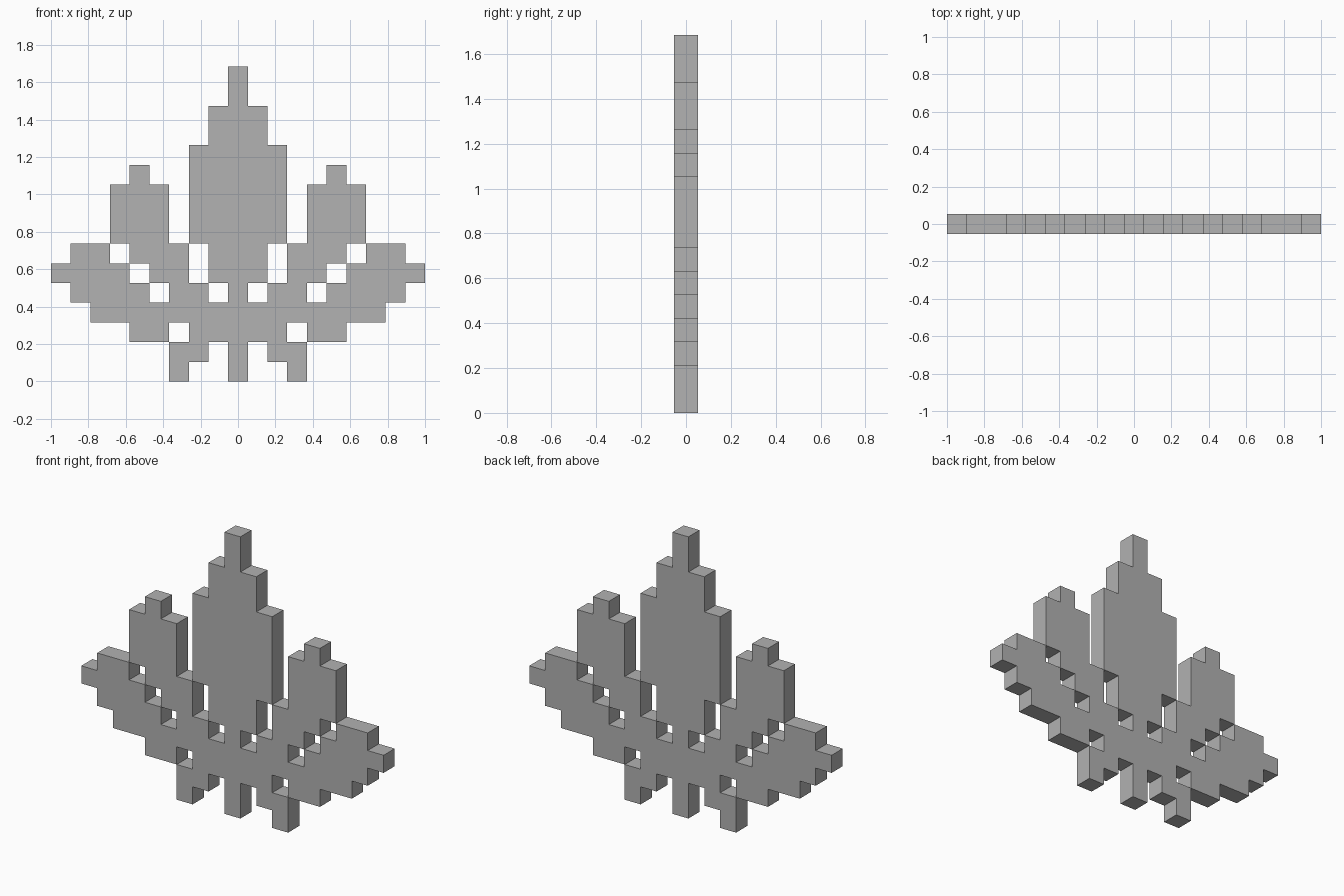
import bpy
import bmesh

cube = bpy.data.objects.get("Cube")
if cube:
    bpy.data.objects.remove(cube, do_unlink=True)

CELL = 2 / 19  # the plate is nineteen square blocks wide and one block deep

grey = bpy.data.materials.new("plain_grey")
grey.use_nodes = True
colour = (0.445, 0.445, 0.445, 1)
grey.diffuse_color = colour
grey.node_tree.nodes["Principled BSDF"].inputs["Base Color"].default_value = colour


def blocks(*rects, sides=(1, -1)):
    """Cells of rectangles (first column, last column, bottom row, top row)."""
    return {(s * c, r) for a, b, low, high in rects for s in sides
            for c in range(a, b + 1) for r in range(low, high + 1)}


# Parts spanning the centre line
parts = {
    "centre_leaf": blocks((0, 0, 4, 15), (1, 1, 5, 13), (2, 2, 7, 11)),
    "base_band": blocks((0, 7, 3, 3), (0, 2, 2, 2), (4, 5, 2, 2)),
    "centre_root": blocks((0, 0, 0, 1)),
}
# Mirrored parts
for name, side in (("left", 1), ("right", -1)):
    parts[name + "_inner_leaf"] = blocks(
        (5, 5, 10, 10), (4, 6, 7, 9), (3, 5, 6, 6), (3, 4, 5, 5), (2, 3, 4, 4),
        sides=(side,))
    parts[name + "_outer_leaf"] = blocks(
        (7, 8, 6, 6), (6, 9, 5, 5), (5, 8, 4, 4), sides=(side,))
    parts[name + "_root"] = blocks((2, 3, 1, 1), (3, 3, 0, 0), sides=(side,))

filled = set().union(*parts.values())


def build_part(name, cells):
    """Front and back faces per block, plus walls only on open edges."""
    bm = bmesh.new()

    def face(*corners):
        bm.faces.new([bm.verts.new((x * CELL, y * CELL, z * CELL))
                      for x, y, z in corners])

    for c, r in sorted(cells):
        x0, x1, z0, z1 = c - 0.5, c + 0.5, r, r + 1
        ring = [(x0, z0), (x1, z0), (x1, z1), (x0, z1)]
        face(*[(x, -0.5, z) for x, z in ring])
        face(*[(x, 0.5, z) for x, z in reversed(ring)])
        steps = [(0, -1), (1, 0), (0, 1), (-1, 0)]
        for i, (dc, dr) in enumerate(steps):
            if (c + dc, r + dr) not in filled:
                (ax, az), (bx, bz) = ring[i], ring[(i + 1) % 4]
                face((bx, -0.5, bz), (ax, -0.5, az), (ax, 0.5, az), (bx, 0.5, bz))
    bmesh.ops.remove_doubles(bm, verts=bm.verts[:], dist=0.001)
    mesh = bpy.data.meshes.new(name)
    bm.to_mesh(mesh)
    bm.free()
    mesh.materials.append(grey)
    bpy.context.collection.objects.link(bpy.data.objects.new(name, mesh))


for part_name, part_cells in parts.items():
    build_part(part_name, part_cells)
